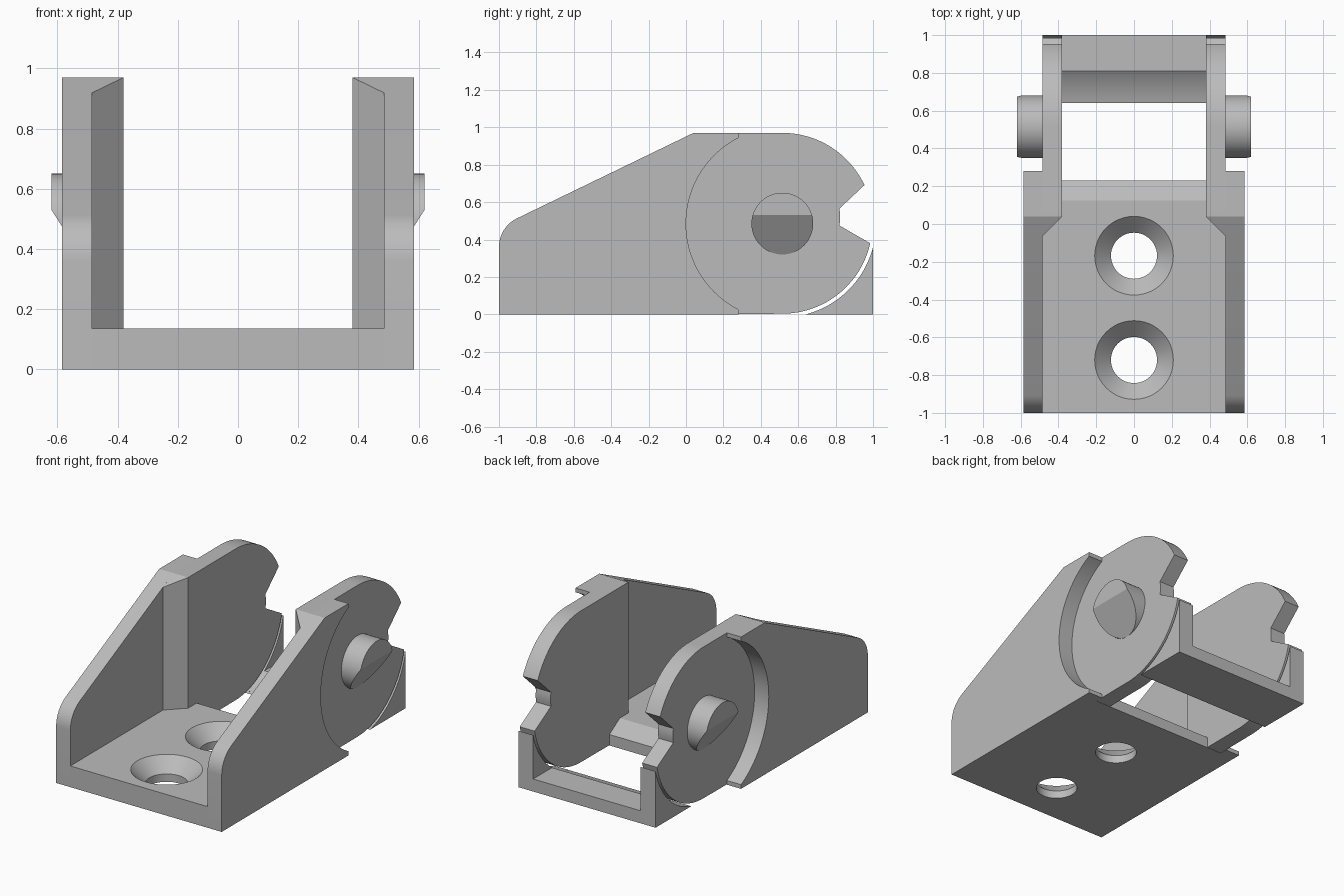
import bpy, bmesh
from math import sin, cos, pi, atan2, hypot
from mathutils import Vector

cube = bpy.data.objects.get("Cube")
if cube:
    bpy.data.objects.remove(cube, do_unlink=True)

GREY = (0.5, 0.5, 0.5, 1.0)
metal = bpy.data.materials.new("plain grey")
metal.use_nodes = True
metal.diffuse_color = GREY
metal.node_tree.nodes["Principled BSDF"].inputs["Base Color"].default_value = GREY

INNER, MID, OUTER = 0.38, 0.485, 0.585      # wall planes along x
CY, CZ, R = 0.515, 0.485, 0.485             # pivot centre and disc radius
TOP, FLOOR = 0.97, 0.135


def arc(cy, cz, start, end, n=24):
    """Points from start to end about a centre, radius taken from start."""
    r = hypot(start[0] - cy, start[1] - cz)
    a = atan2(start[1] - cz, start[0] - cy)
    b = atan2(end[1] - cz, end[0] - cy)
    d = (b - a + pi) % (2 * pi) - pi
    return [(cy + r * cos(a + d * i / n), cz + r * sin(a + d * i / n)) for i in range(n + 1)]


def prism(profile, x0, x1):
    """Extrude a side (y, z) profile along x."""
    bm = bmesh.new()
    face = bm.faces.new([bm.verts.new((x0, y, z)) for y, z in profile])
    ext = bmesh.ops.extrude_face_region(bm, geom=[face])["geom"]
    moved = [v for v in ext if isinstance(v, bmesh.types.BMVert)]
    bmesh.ops.translate(bm, verts=moved, vec=(x1 - x0, 0, 0))
    return bm


def slice_off(bm, point, normal):
    """Remove everything on the normal side of a plane and cap the cut."""
    cut = bmesh.ops.bisect_plane(bm, geom=bm.verts[:] + bm.edges[:] + bm.faces[:],
                                 plane_co=point, plane_no=normal, clear_outer=True)
    edges = [e for e in cut["geom_cut"] if isinstance(e, bmesh.types.BMEdge)]
    bmesh.ops.holes_fill(bm, edges=edges, sides=0)


def finish(name, bm, mirrored=False):
    bmesh.ops.recalc_face_normals(bm, faces=bm.faces[:])
    mesh = bpy.data.meshes.new(name)
    bm.to_mesh(mesh)
    bm.free()
    ob = bpy.data.objects.new(name, mesh)
    bpy.context.collection.objects.link(ob)
    mesh.materials.append(metal)
    if mirrored:
        ob.modifiers.new("both sides", 'MIRROR').use_mirror_merge = False
    return ob


def smooth(ob):
    bpy.ops.object.select_all(action='DESELECT')
    ob.select_set(True)
    bpy.context.view_layer.objects.active = ob
    bpy.ops.object.shade_smooth_by_angle(angle=0.4)


def lathe(rings, centre_y, n=48):
    """Solid of revolution about a vertical axis from (radius, z) rings."""
    bm = bmesh.new()
    loops = [[bm.verts.new((r * cos(2 * pi * i / n), centre_y + r * sin(2 * pi * i / n), z))
              for i in range(n)] for r, z in rings]
    for lo, hi in zip(loops, loops[1:]):
        for i in range(n):
            j = (i + 1) % n
            bm.faces.new((lo[i], lo[j], hi[j], hi[i]))
    bm.faces.new(loops[0])
    bm.faces.new(loops[-1])
    return bm


# Floor plate with a sloped back edge and two countersunk holes
base = finish("base_plate", prism(
    [(-1, 0), (0.23, 0), (0.23, 0.07), (0.125, FLOOR), (-1, FLOOR)], -MID, MID))
cutters = []
for y in (-0.168, -0.72):
    cutter = finish("hole_cutter", lathe([(0.122, -0.1), (0.122, 0.05), (0.254, 0.18)], y))
    cutter.hide_render = True
    mod = base.modifiers.new("hole", 'BOOLEAN')
    mod.operation, mod.solver, mod.object = 'DIFFERENCE', 'EXACT', cutter
    cutters.append(cutter)
bpy.context.view_layer.objects.active = base
for mod in list(base.modifiers):
    bpy.ops.object.modifier_apply(modifier=mod.name)
for cutter in cutters:
    bpy.data.objects.remove(cutter, do_unlink=True)

# Outer side walls: rounded nose, sloped top, round recess at the back
nose = arc(-0.83, 0.36, (-1, 0.36), (-0.905, 0.512), 10)
recess = arc(CY, CZ, (0.28, 0.943), (0.0, CZ)) + arc(CY, CZ, (0.0, CZ), (0.28, 0.027))[1:]
wall = finish("side_wall", prism(
    [(-1, 0)] + nose + [(0.04, TOP), (0.28, TOP)] + recess + [(0.28, 0)], MID, OUTER), True)

# Inner pivot plates: slanted front corner, rounded back with a catch notch
plate_bm = prism(
    [(-0.065, 0), (-0.065, 0.919), (0.04, TOP)]
    + arc(CY, CZ, (CY, TOP), (0.952, 0.69))
    + arc(0.60, 0.52, (0.82, 0.565), (0.82, 0.475), 4)
    + arc(CY, CZ, (0.985, 0.38), (CY, 0)), INNER, MID)
slice_off(plate_bm, Vector((MID, -0.065, 0)), Vector((-1, -1, 0)))
plate = finish("pivot_plate", plate_bm, True)

# Pivot pins with a slanted lower half
pin_bm = prism([(CY + 0.165 * cos(i * pi / 24), CZ + 0.165 * sin(i * pi / 24))
                for i in range(48)], 0.46, 0.62)
slice_off(pin_bm, Vector((0.62, 0, 0.53)), Vector((0.21, 0, -0.135)))
pin = finish("pivot_pin", pin_bm, True)

# Rear cradle: cross bar and two side cheeks hollowed around the discs
bar = finish("rear_bar", prism(
    [(1, 0), (1, 0.08)] + arc(CY, CZ, (0.81, 0.08), (0.64, 0)), -MID, MID))
cheek = finish("rear_cheek", prism(
    [(1, 0)] + arc(CY, CZ, (1, 0.36), (0.64, 0)), INNER, MID), True)

for part in (base, wall, plate, pin, bar, cheek):
    smooth(part)
